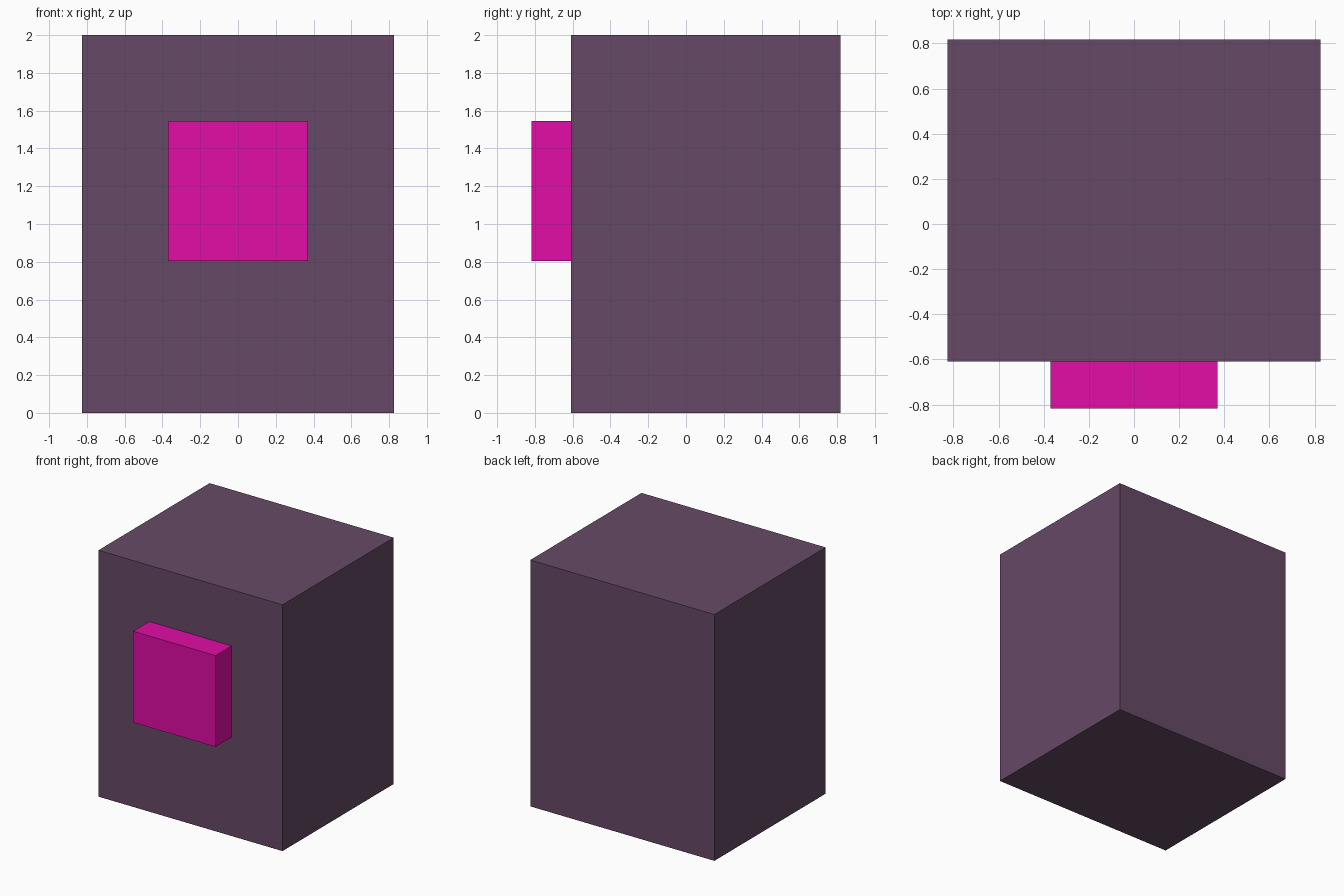
import bpy

if "Cube" in bpy.data.objects:
    bpy.data.objects.remove(bpy.data.objects["Cube"])


def material(name, rgb):
    mat = bpy.data.materials.new(name)
    mat.diffuse_color = (*rgb, 1.0)
    mat.use_nodes = True
    mat.node_tree.nodes["Principled BSDF"].inputs["Base Color"].default_value = mat.diffuse_color
    return mat


def box(name, low, high, mat):
    center = [(a + b) / 2 for a, b in zip(low, high)]
    bpy.ops.mesh.primitive_cube_add(size=1, location=center)
    obj = bpy.context.object
    obj.name = name
    obj.scale = [b - a for a, b in zip(low, high)]
    bpy.ops.object.transform_apply(location=False, rotation=False, scale=True)
    obj.data.materials.append(mat)
    return obj


purple = material("dull_purple", (0.133, 0.068, 0.133))
magenta = material("bright_magenta", (0.75, 0.004, 0.38))

# Main block
box("main_block", (-0.827, -0.61, 0), (0.827, 0.817, 2), purple)

# Raised square panel on the front face
box("front_panel", (-0.37, -0.817, 0.803), (0.37, -0.61, 1.544), magenta)
